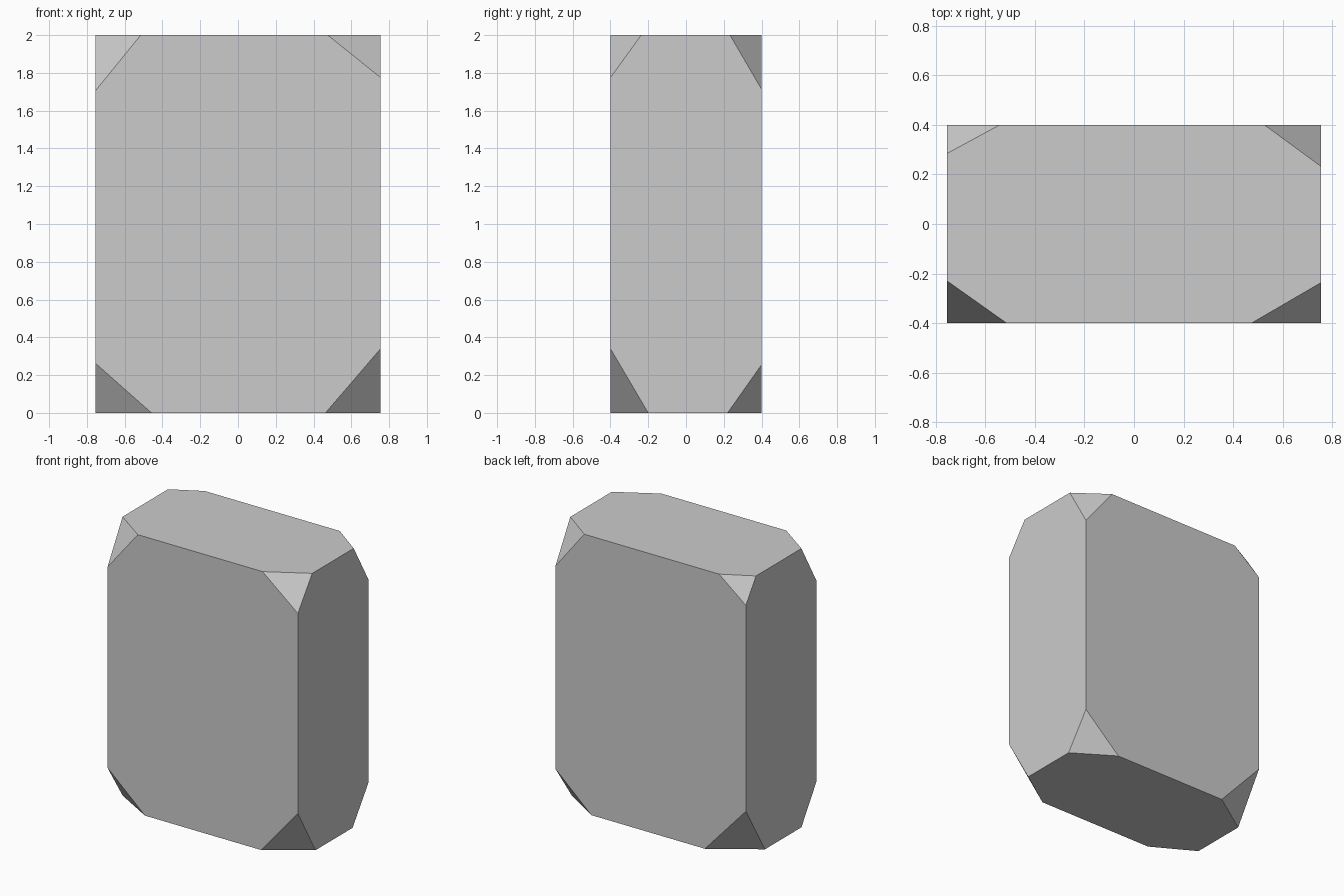
import bpy, bmesh
from mathutils import Vector

if "Cube" in bpy.data.objects:
    bpy.data.objects.remove(bpy.data.objects["Cube"])

W, D, H = 1.51, 0.8, 2.0

# Corner sign (x, y, z) -> how far each cut runs along x, y and z
CUTS = {
    (-1, -1, 1): (0.24, 0.17, 0.295),
    (1, -1, 1): (0.28, 0.163, 0.225),
    (-1, 1, 1): (0.212, 0.115, 0.167),
    (1, 1, 1): (0.228, 0.167, 0.287),
    (-1, -1, -1): (0.297, 0.17, 0.263),
    (1, -1, -1): (0.292, 0.2, 0.34),
    (-1, 1, -1): (0.325, 0.217, 0.355),
    (1, 1, -1): (0.283, 0.18, 0.255),
}

# Plain block standing on the ground
bm = bmesh.new()
bmesh.ops.create_cube(bm, size=1)
for v in bm.verts:
    v.co = Vector((v.co.x * W, v.co.y * D, (v.co.z + 0.5) * H))

# Slice each corner off with a plane and cap the cut
for sign, lengths in CUTS.items():
    s = Vector(sign)
    corner = Vector((s.x * W / 2, s.y * D / 2, (s.z + 1) * H / 2))
    normal = Vector([a / b for a, b in zip(sign, lengths)]).normalized()
    on_plane = corner - Vector((s.x * lengths[0], 0, 0))
    cut = bmesh.ops.bisect_plane(
        bm, geom=bm.verts[:] + bm.edges[:] + bm.faces[:],
        plane_co=on_plane, plane_no=normal, clear_outer=True)
    edges = [e for e in cut["geom_cut"] if isinstance(e, bmesh.types.BMEdge)]
    bmesh.ops.contextual_create(bm, geom=edges)

bmesh.ops.recalc_face_normals(bm, faces=bm.faces[:])
mesh = bpy.data.meshes.new("chipped_block")
bm.to_mesh(mesh)
bm.free()
bpy.context.collection.objects.link(bpy.data.objects.new("chipped_block", mesh))
